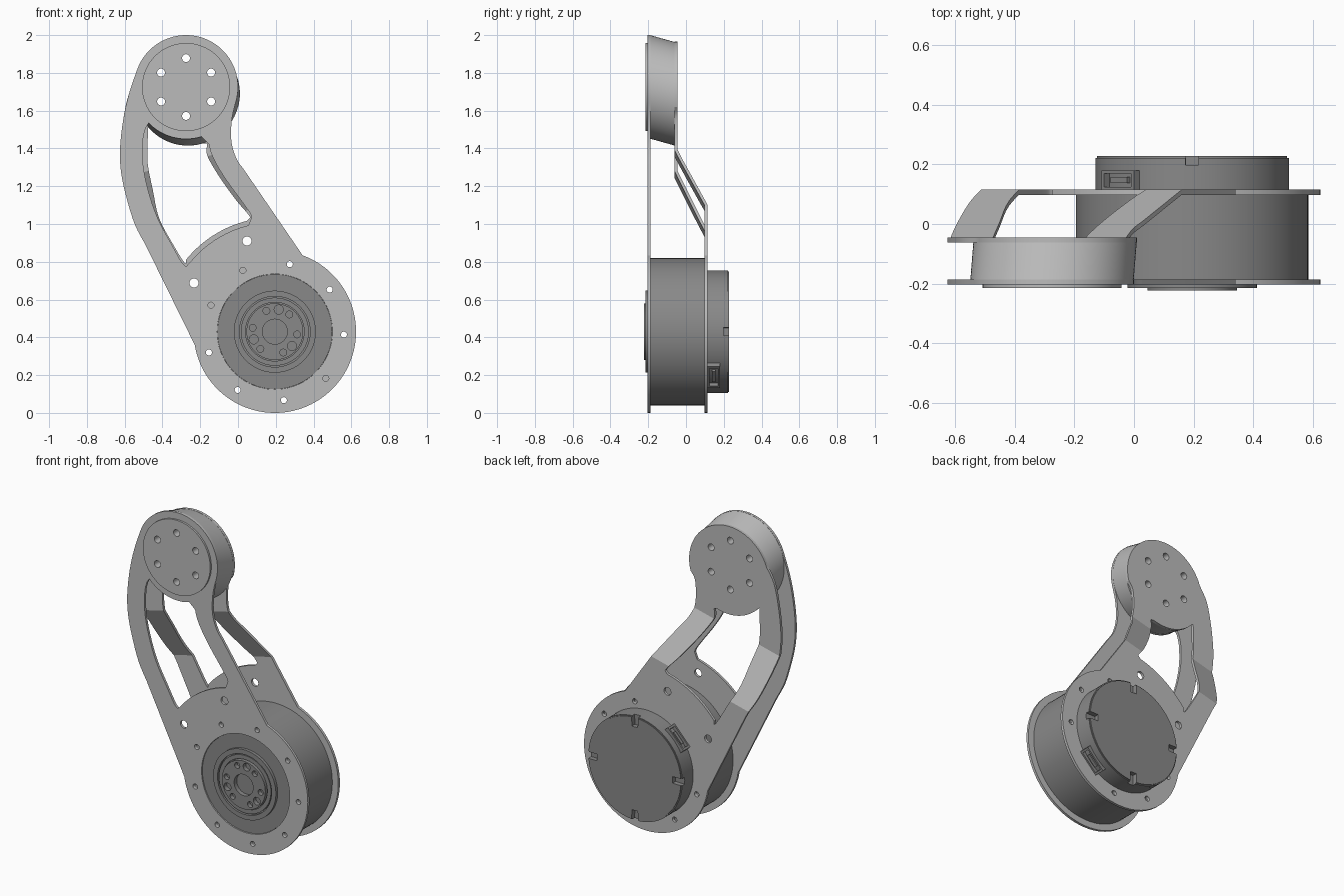
import bpy, bmesh
from math import sin, cos, radians
from mathutils import Vector

if "Cube" in bpy.data.objects:
    bpy.data.objects.remove(bpy.data.objects["Cube"])

MOTOR = (0.195, 0.43)      # lower joint centre (x, z)
WRIST = (-0.275, 1.725)    # upper joint centre
WRIST_BACK = (-0.265, 1.69)

dark = bpy.data.materials.new("dark_metal")
dark.diffuse_color = (0.25, 0.25, 0.25, 1)
dark.use_nodes = True
dark.node_tree.nodes["Principled BSDF"].inputs["Base Color"].default_value = dark.diffuse_color
light = bpy.data.materials.new("light_metal")
light.diffuse_color = (0.5, 0.5, 0.5, 1)
light.use_nodes = True
light.node_tree.nodes["Principled BSDF"].inputs["Base Color"].default_value = light.diffuse_color


def arc(c, r, a0, a1, n):
    return [(c[0] + r * cos(radians(a0 + (a1 - a0) * i / n)),
             c[1] + r * sin(radians(a0 + (a1 - a0) * i / n))) for i in range(n + 1)]


def circle(c, r, n=96):
    return arc(c, r, 0, 360, n)[:-1]


def ring(c, r, angles, hole):
    return [circle(arc(c, r, a, a, 1)[0], hole, 24) for a in angles]


def smooth(pts, n=4):
    """Catmull-Rom curve through the points."""
    p = [Vector(q) for q in [pts[0]] + pts + [pts[-1]]]
    out = []
    for a, b, c, d in zip(p, p[1:], p[2:], p[3:]):
        for i in range(n):
            t = i / n
            v = 0.5 * (2 * b + (c - a) * t + (2 * a - 5 * b + 4 * c - d) * t * t
                       + (3 * b - a - 3 * c + d) * t ** 3)
            out.append(tuple(v))
    return out + [tuple(p[-1])]


def plate(name, loops, y0, y1, mat=dark, bends=(), move=None):
    """Extrude an outline with holes (x, z loops) from y0 to y1."""
    bm = bmesh.new()
    for loop in loops:
        vs = [bm.verts.new((x, y0, z)) for x, z in loop]
        for a, b in zip(vs, vs[1:] + vs[:1]):
            bm.edges.new((a, b))
    bmesh.ops.triangle_fill(bm, use_beauty=True, edges=bm.edges[:], normal=(0, -1, 0))
    for co, no in bends:
        bmesh.ops.bisect_plane(bm, geom=bm.verts[:] + bm.edges[:] + bm.faces[:],
                               plane_co=co, plane_no=no)
    ext = bmesh.ops.extrude_face_region(bm, geom=bm.faces[:])
    for g in ext["geom"]:
        if isinstance(g, bmesh.types.BMVert):
            g.co.y = y1
    if move:
        for v in bm.verts:
            move(v.co)
    bmesh.ops.recalc_face_normals(bm, faces=bm.faces[:])
    me = bpy.data.meshes.new(name)
    bm.to_mesh(me)
    bm.free()
    me.materials.append(mat)
    ob = bpy.data.objects.new(name, me)
    bpy.context.collection.objects.link(ob)
    return ob


def arm_outline(c):
    right = smooth([arc(c, 0.275, -15, -15, 1)[0], (-0.03, 1.57), (-0.037, 1.48),
                    (-0.03, 1.41), (-0.005, 1.34), (0.03, 1.29)])
    left = smooth([(-0.49, 0.89), (-0.545, 0.995), (-0.587, 1.127), (-0.617, 1.26),
                   (-0.625, 1.39), (-0.608, 1.55), (-0.577, 1.69),
                   arc(c, 0.275, 161, 161, 1)[0]])
    return (arc(c, 0.275, 161, -15, 48)[:-1] + right
            + arc(MOTOR, 0.43, 70, -170.7, 72) + left[:-1])


def arm_window(c, inset):
    right = smooth([(-0.155 - inset * .3, 1.425), (-0.14 - inset, 1.37), (-0.105 - inset, 1.30),
                    (-0.05 - inset, 1.215), (0.02 - inset, 1.12), (0.062 - inset * .6, 1.06),
                    (0.072 - inset * .3, 1.035)])
    left = smooth([(-0.275, 0.775 + inset * .6), (-0.30 + inset * .3, 0.80 + inset * .3),
                   (-0.35 + inset * .3, 0.89), (-0.425 + inset * .3, 1.03),
                   (-0.476 + inset, 1.18), (-0.503 + inset, 1.32),
                   (-0.503 + inset, 1.445), (-0.488 + inset * .5, 1.51)])
    return (arc(c, 0.275, 224, 287, 24) + right
            + arc(MOTOR, 0.58 + inset, 104, 141, 24) + left)


bolt_angles = [-2.5 + 40 * k for k in range(9)]
blind = (3, 4, 8)          # covered at the back
bolts = ring(MOTOR, 0.366, bolt_angles, 0.016)
back_bolts = [b for i, b in enumerate(bolts) if i not in blind]
links = [circle((-0.233, 0.688), 0.024, 24), circle((0.048, 0.91), 0.024, 24)]
wrist_holes = ring(WRIST, 0.153, range(30, 390, 60), 0.021)

# Front arm plate, flat
plate("front_arm_plate", [arm_outline(WRIST), arm_window(WRIST, 0), circle(MOTOR, 0.305)]
      + bolts + links + wrist_holes, -0.203, -0.187, light)


# Back arm plate, bent forward towards the upper joint
def bend(co):
    t = (co.z - 0.25 * co.x - 1.06) / 0.34
    co.y += 0.16 * (1 - min(1, max(0, t)))


plate("back_arm_plate", [arm_outline(WRIST_BACK), arm_window(WRIST_BACK, 0.025)]
      + back_bolts + links + wrist_holes, -0.062, -0.045, light,
      [((0, 0, 1.06), (-0.25, 0, 1)), ((0, 0, 1.40), (-0.25, 0, 1))], bend)


# Upper joint: skewed drum and raised front disc
def skew(co):
    if co.y > -0.1 and (Vector((co.x, co.z)) - Vector(WRIST)).length > 0.22:
        co.x += WRIST_BACK[0] - WRIST[0]
        co.z += WRIST_BACK[1] - WRIST[1]


plate("upper_drum", [circle(WRIST, 0.274)] + wrist_holes, -0.187, -0.062, light, move=skew)
plate("upper_disc", [circle(WRIST, 0.233)] + wrist_holes, -0.215, -0.203, light)

# Motor body and stepped output hub
plate("motor_body", [circle(MOTOR, 0.39)] + bolts, -0.187, 0.097)
plate("motor_face", [circle(MOTOR, 0.304)], -0.196, -0.187)
plate("hub_outer_ring", [circle(MOTOR, 0.217), circle(MOTOR, 0.187)], -0.214, -0.196)
plate("hub_middle_ring", [circle(MOTOR, 0.18), circle(MOTOR, 0.155)], -0.210, -0.196)
plate("hub_disc", [circle(MOTOR, 0.15), circle(MOTOR, 0.066, 48)]
      + ring(MOTOR, 0.119, (80, 200, 320), 0.024)
      + ring(MOTOR, 0.119, (50, 112, 170, 230, 292, 353), 0.018), -0.223, -0.196)

# Motor rear cap with four rim notches and a chamfered edge
def notched(r):
    pts = []
    for k in range(4):
        a = 90 * k
        pts += arc(MOTOR, 0.262, a - 4.5, a + 4.5, 1) + arc(MOTOR, r, a + 3.8, a + 86.2, 24)
    return pts


plate("rear_cap_base", [circle(MOTOR, 0.325)], 0.113, 0.198)
plate("rear_cap_rim", [notched(0.325)], 0.198, 0.222)
plate("rear_cap_top", [notched(0.319)], 0.222, 0.228)

# Two sockets on the rear cap side
def turned(pts, a):
    c, s = cos(radians(a)), sin(radians(a))
    return [(MOTOR[0] + r * c - t * s, MOTOR[1] + r * s + t * c) for r, t in pts]


def rect(r0, r1, t0, t1):
    return [(r0, t0), (r1, t0), (r1, t1), (r0, t1)]


for a in (137, -45):
    for nm, y0, y1 in (("floor", 0.113, 0.124), ("lid", 0.17, 0.18)):
        plate("socket_" + nm, [turned(rect(0.28, 0.342, -0.08, 0.08), a)], y0, y1)
    for t in (-0.08, 0.066):
        plate("socket_wall", [turned(rect(0.28, 0.342, t, t + 0.014), a)], 0.124, 0.17)
    plate("socket_pins", [turned(rect(0.28, 0.337, -0.04, 0.04), a)], 0.137, 0.157)

bpy.ops.object.select_all(action='SELECT')
bpy.context.view_layer.objects.active = bpy.context.selected_objects[0]
bpy.ops.object.shade_smooth_by_angle(angle=radians(20))
